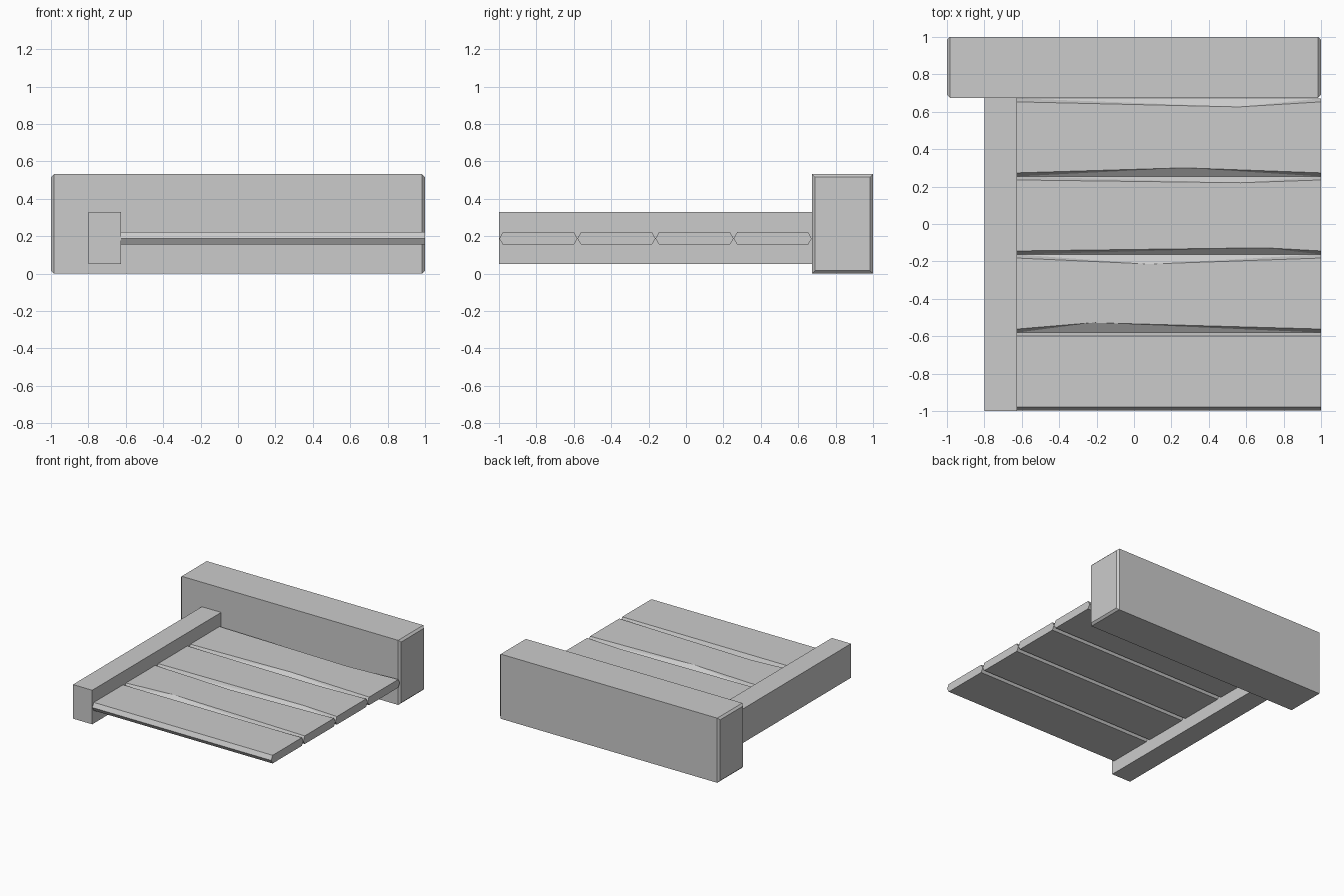
import bpy
import bmesh

cube = bpy.data.objects.get("Cube")
if cube:
    bpy.data.objects.remove(cube, do_unlink=True)

GREY = (0.6, 0.6, 0.6, 1.0)
mat = bpy.data.materials.new("plain_grey")
mat.use_nodes = True
mat.diffuse_color = GREY
mat.node_tree.nodes["Principled BSDF"].inputs["Base Color"].default_value = GREY


def finish(name, bm):
    bmesh.ops.recalc_face_normals(bm, faces=bm.faces)
    mesh = bpy.data.meshes.new(name)
    bm.to_mesh(mesh)
    bm.free()
    mesh.materials.append(mat)
    obj = bpy.data.objects.new(name, mesh)
    bpy.context.collection.objects.link(obj)
    return obj


def box(name, low, high, end_chamfer=0.0):
    """Box between two corners; the rims of both x ends may be chamfered."""
    bm = bmesh.new()
    bmesh.ops.create_cube(bm, size=1)
    for v in bm.verts:
        v.co = [h if c > 0 else l for c, l, h in zip(v.co, low, high)]
    if end_chamfer:
        rims = [e for e in bm.edges
                if abs(e.verts[0].co.x - e.verts[1].co.x) < 0.001]
        bmesh.ops.bevel(bm, geom=rims, offset=end_chamfer,
                        segments=1, affect='EDGES')
    return finish(name, bm)


X0, X1 = -0.625, 1.0
Z_LOW, Z_MID, Z_TOP = 0.155, 0.187, 0.222
EDGE = 0.019


def plank(name, y0, y1, front_bend, back_bend):
    """Six-sided board whose upper edges are worn inward at one point (x, depth)."""
    bm = bmesh.new()
    section = [(y0 + EDGE, Z_LOW), (y0, Z_MID), (y0 + EDGE, Z_TOP),
               (y1 - EDGE, Z_TOP), (y1, Z_MID), (y1 - EDGE, Z_LOW)]
    left = [bm.verts.new((X0, y, z)) for y, z in section]
    right = [bm.verts.new((X1, y, z)) for y, z in section]
    bm.faces.new(left)
    bm.faces.new(right[::-1])
    # Worn points on the upper front and upper back edges
    bends = {}
    for index, bend, sign in ((2, front_bend, 1), (3, back_bend, -1)):
        if bend:
            x, depth = bend
            bends[index] = [bm.verts.new((x, section[index][0] + sign * depth, Z_TOP))]
    for i in range(6):
        j = (i + 1) % 6
        near, far = bends.get(i, []), bends.get(j, [])
        loop = [left[i]] + near + [right[i], right[j]] + far + [left[j]]
        bm.faces.new(loop)
    # Split the worn bevels so that every face is planar
    bmesh.ops.triangulate(bm, faces=[f for f in bm.faces if len(f.verts) == 5
                                     and any(v.co.z < Z_TOP - 0.01 for v in f.verts)])
    return finish(name, bm)


# Thick beam across the back
box("back_beam", (-1, 0.674, 0), (1, 1, 0.531), 0.016)

# Side rail running forward from the beam
box("side_rail", (-0.8, -1, 0.05), (X0, 0.674, 0.33))

# Four deck planks
START, PITCH = -0.998, 0.4175
worn = [(None, None),
        ((-0.22, 0.034), (0.08, 0.032)),
        ((0.7, 0.017), (0.57, 0.015)),
        ((0.27, 0.027), (0.56, 0.027))]
for n, (front, back) in enumerate(worn):
    plank(f"deck_plank_{n + 1}", START + PITCH * n, START + PITCH * (n + 1), front, back)
